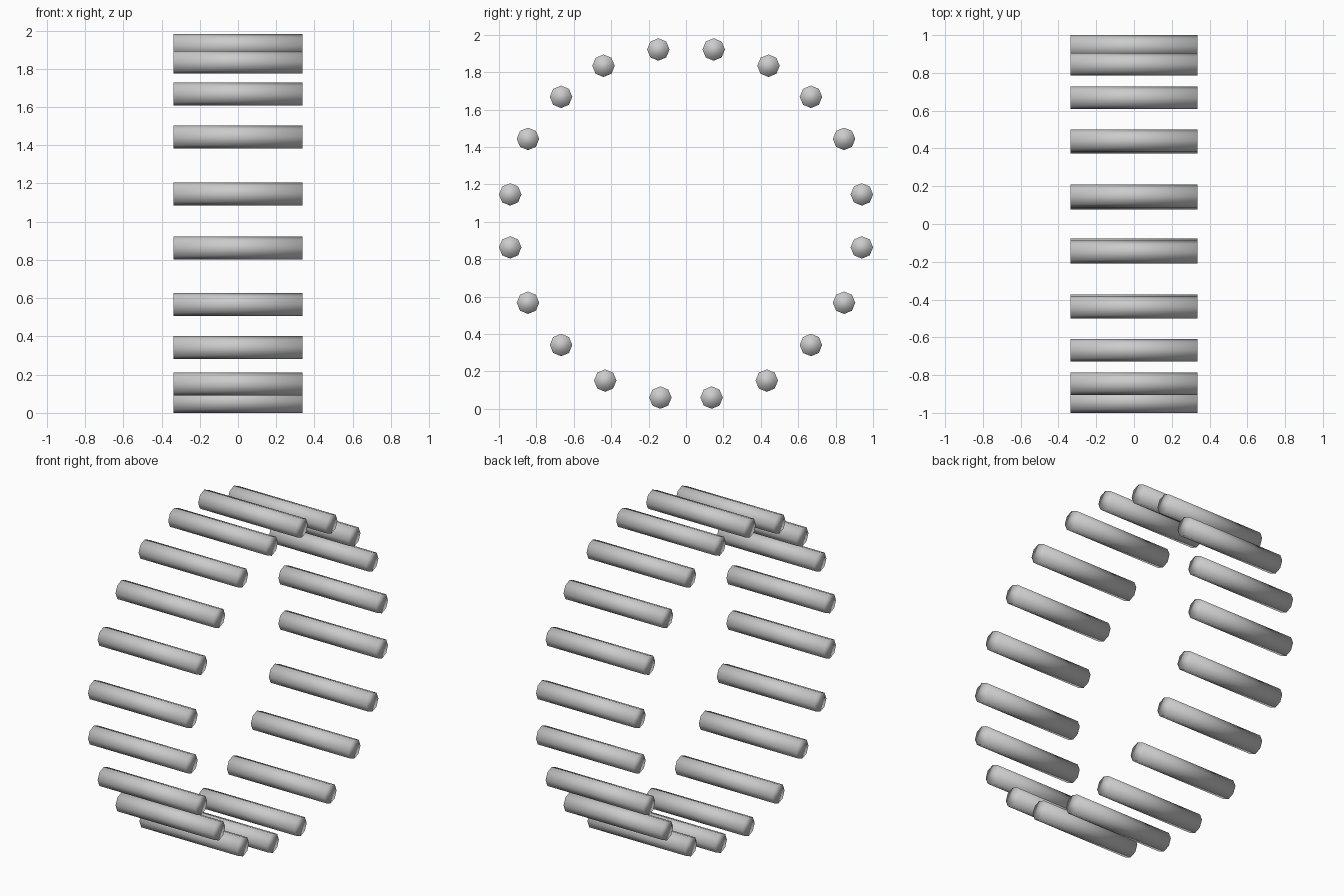
import bpy, math

if "Cube" in bpy.data.objects:
    bpy.data.objects.remove(bpy.data.objects["Cube"])

RADIUS = 0.06
LENGTH = 0.674

# (y, z) centres of the bars on one half of the ring, top to bottom
CENTRES = [(0.148, 1.921), (0.441, 1.834), (0.668, 1.668), (0.845, 1.443),
           (0.94, 1.146), (0.94, 0.863), (0.845, 0.567), (0.668, 0.341),
           (0.432, 0.151), (0.137, 0.06)]


def ring_bar(y, z, name):
    # eight-sided bar lying along x, a corner pointing straight up
    bpy.ops.mesh.primitive_cylinder_add(vertices=8, radius=RADIUS, depth=LENGTH,
                                        location=(0, y, z),
                                        rotation=(0, math.pi / 2, 0))
    bar = bpy.context.object
    bar.name = name
    # fully smooth shading, so the ends look softly rounded
    bpy.ops.object.shade_smooth()


# mirror the half ring front to back
for side, label in ((-1, "front"), (1, "back")):
    for i, (y, z) in enumerate(CENTRES, 1):
        ring_bar(side * y, z, f"{label}_ring_bar_{i}")
